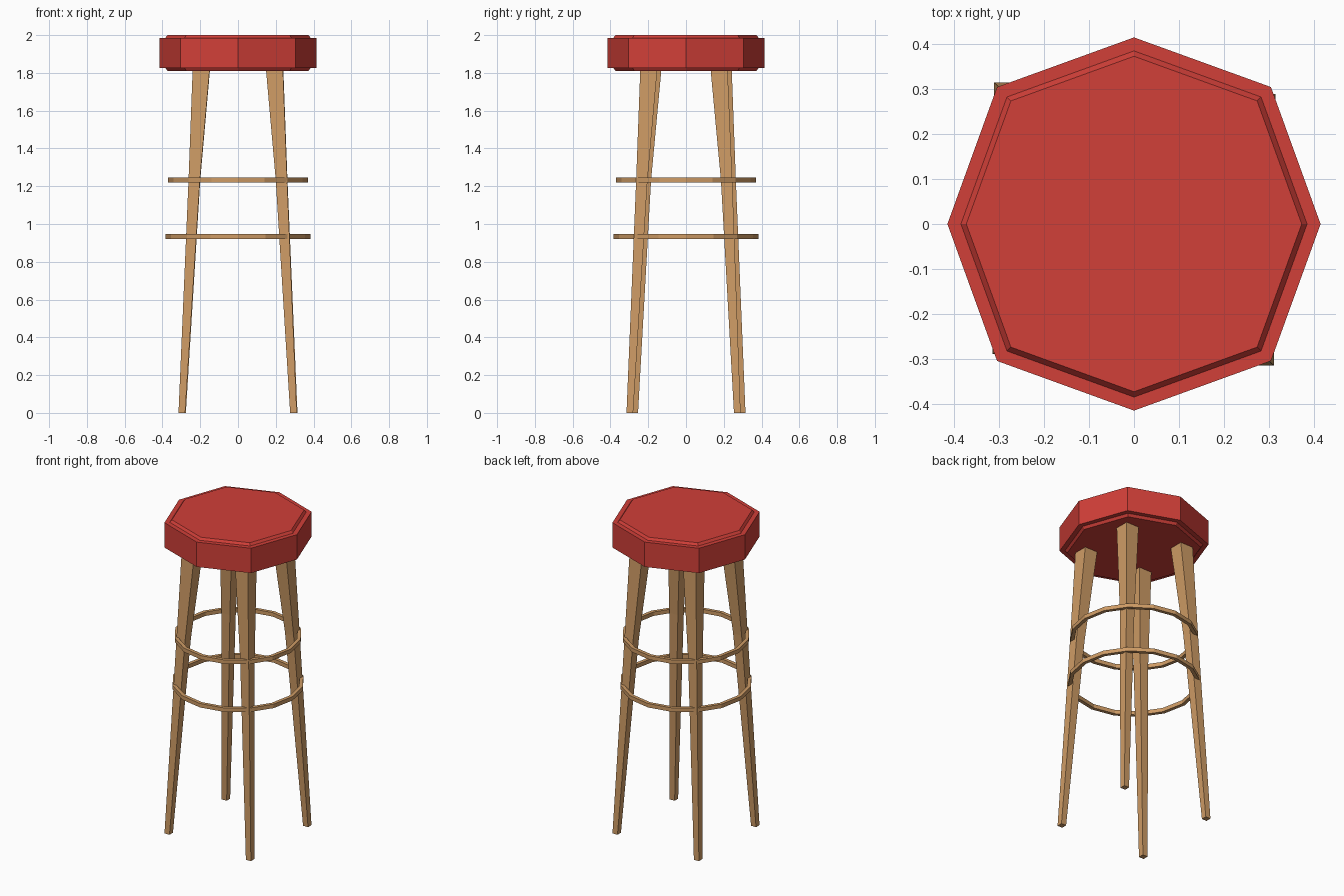
import bpy, bmesh
from math import cos, sin, pi

if "Cube" in bpy.data.objects:
    bpy.data.objects.remove(bpy.data.objects["Cube"])


def material(name, color):
    mat = bpy.data.materials.new(name)
    mat.diffuse_color = color
    mat.use_nodes = True
    mat.node_tree.nodes["Principled BSDF"].inputs["Base Color"].default_value = mat.diffuse_color
    return mat


red = material("red_vinyl", (0.64, 0.05, 0.04, 1))
wood = material("wood", (0.62, 0.33, 0.13, 1))


def loft(name, loops, mat, closed=False):
    """Skin a stack of equal-length vertex loops, capped or closed into a ring."""
    bm = bmesh.new()
    rows = [[bm.verts.new(p) for p in loop] for loop in loops]
    pairs = list(zip(rows, rows[1:]))
    if closed:
        pairs.append((rows[-1], rows[0]))
    else:
        bm.faces.new(rows[0])
        bm.faces.new(rows[-1])
    n = len(rows[0])
    for a, b in pairs:
        for i in range(n):
            j = (i + 1) % n
            bm.faces.new((a[i], a[j], b[j], b[i]))
    bmesh.ops.recalc_face_normals(bm, faces=bm.faces)
    mesh = bpy.data.meshes.new(name)
    bm.to_mesh(mesh)
    bm.free()
    mesh.materials.append(mat)
    obj = bpy.data.objects.new(name, mesh)
    bpy.context.collection.objects.link(obj)
    return obj


def octagon(r, z):
    # diagonal corners sit slightly further out than the axis corners
    return [(r * k * cos(i * pi / 4), r * k * sin(i * pi / 4), z)
            for i in range(8) for k in [1.038 if i % 2 else 1.0]]


# Seat: octagonal cushion with a raised panel above and below
seat_profile = [(0.373, 1.811), (0.385, 1.827), (0.415, 1.827),
                (0.415, 1.985), (0.385, 1.985), (0.373, 2.0)]
loft("seat", [octagon(r, z) for r, z in seat_profile], red)


# Legs: square tapered posts, sections given as (z, outer x, outer y, width)
def leg(name, sx, sy, sections):
    loops = []
    for z, x, y, w in sections:
        loops.append([(sx * a, sy * b, z) for a, b in
                      ((x, y), (x - w, y), (x - w, y - w), (x, y - w))])
    loft(name, loops, wood)


wide = [(0, 0.311, 0.315, 0.035), (1.23, 0.26, 0.264, 0.06), (1.82, 0.238, 0.242, 0.09)]
narrow = [(0, 0.315, 0.289, 0.035), (1.23, 0.262, 0.245, 0.06), (1.82, 0.24, 0.22, 0.09)]
leg("front_right_leg", 1, -1, wide)
leg("back_left_leg", -1, 1, wide)
leg("front_left_leg", -1, -1, narrow)
leg("back_right_leg", 1, 1, narrow)


# Foot rings: 16-sided hoops with a square section
def hoop(name, r, z, width=0.022, height=0.025):
    section = [(r, z), (r, z + height), (r - width, z + height), (r - width, z)]
    loops = [[(q * cos(i * pi / 8), q * sin(i * pi / 8), h) for q, h in section]
             for i in range(16)]
    loft(name, loops, wood, closed=True)


hoop("upper_foot_ring", 0.37, 1.22)
hoop("lower_foot_ring", 0.383, 0.921)
